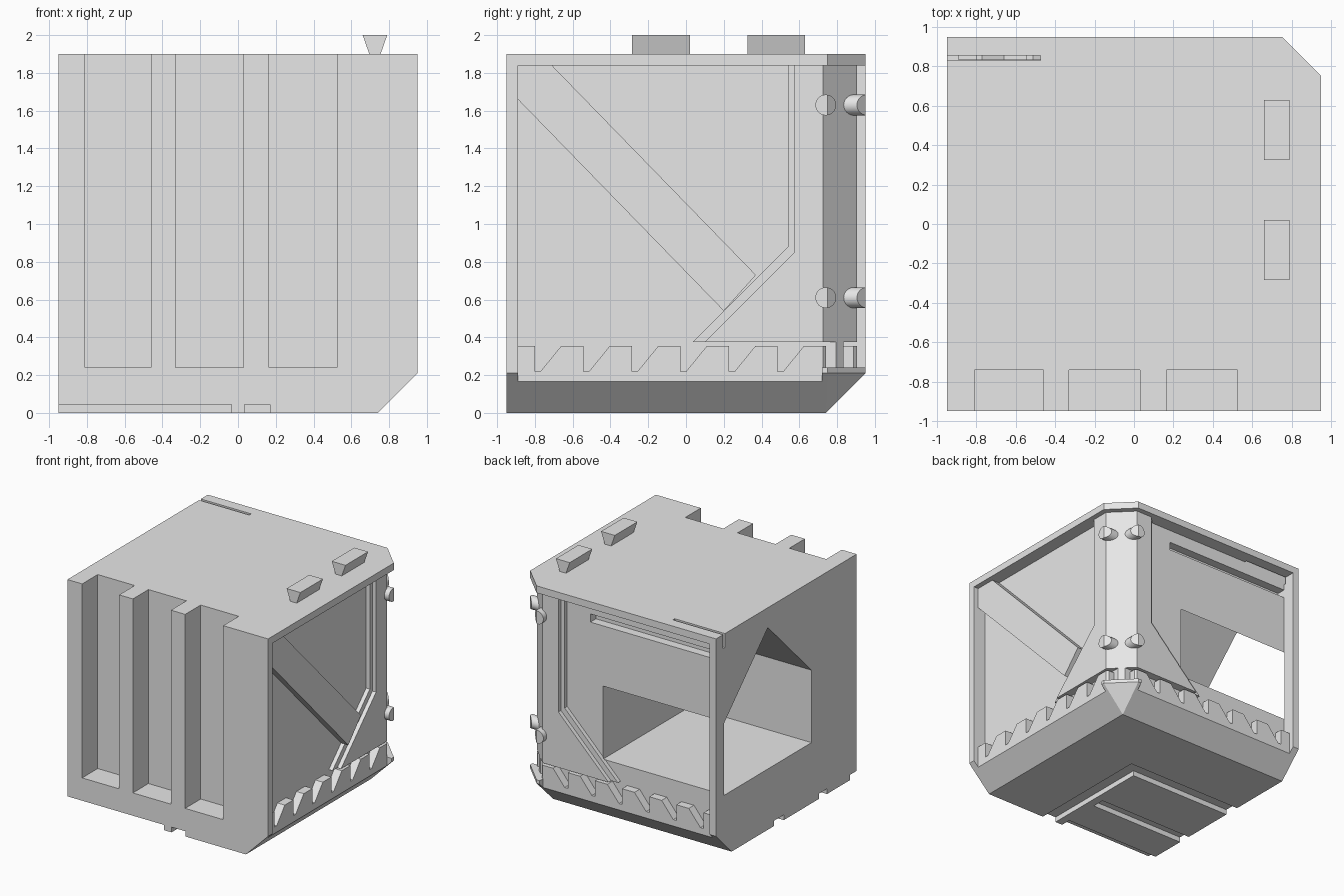
import bpy, bmesh
from mathutils import Vector

if "Cube" in bpy.data.objects:
    bpy.data.objects.remove(bpy.data.objects["Cube"])

grey = bpy.data.materials.new("plain_grey")
grey.use_nodes = True
grey.diffuse_color = (0.8, 0.8, 0.8, 1)
grey.node_tree.nodes["Principled BSDF"].inputs["Base Color"].default_value = (0.8, 0.8, 0.8, 1)


def finish(name, bm):
    bmesh.ops.recalc_face_normals(bm, faces=bm.faces)
    mesh = bpy.data.meshes.new(name)
    bm.to_mesh(mesh)
    bm.free()
    mesh.materials.append(grey)
    ob = bpy.data.objects.new(name, mesh)
    bpy.context.scene.collection.objects.link(ob)
    return ob


def prism(name, outline, place, low, high):
    """Extrude a 2D outline between two levels; place maps (u, v, level) to a point."""
    bm = bmesh.new()
    face = bm.faces.new([bm.verts.new(place(u, v, low)) for u, v in outline])
    move = Vector(place(0, 0, high)) - Vector(place(0, 0, low))
    new = bmesh.ops.extrude_face_region(bm, geom=[face])["geom"]
    bmesh.ops.translate(bm, vec=move, verts=[g for g in new if isinstance(g, bmesh.types.BMVert)])
    return finish(name, bm)


def along_x(u, v, w): return (w, u, v)
def along_y(u, v, w): return (u, w, v)
def along_z(u, v, w): return (u, v, w)


def box(name, x, y, z):
    return prism(name, [(x[0], y[0]), (x[1], y[0]), (x[1], y[1]), (x[0], y[1])], along_z, *z)


def combine(ob, other, operation):
    """Apply a boolean and remove the helper."""
    mod = ob.modifiers.new("cut", "BOOLEAN")
    mod.operation, mod.solver, mod.object = operation, "EXACT", other
    bpy.context.view_layer.update()
    result = bpy.data.meshes.new_from_object(ob.evaluated_get(bpy.context.evaluated_depsgraph_get()))
    ob.modifiers.clear()
    ob.data = result
    bpy.data.objects.remove(other)


def cut(other):
    combine(body, other, "DIFFERENCE")


def shell(name):
    """Block with bevelled lower edges and one bevelled upright edge."""
    bm = bmesh.new()
    plan = [(-.95, -.95), (.95, -.95), (.95, .75), (.75, .95), (-.95, .95)]
    foot = [(-.95, -.95), (.74, -.95), (.74, .74), (-.95, .74)]
    pts = [(x, y, z) for z in (.21, 1.9) for x, y in plan] + [(x, y, 0) for x, y in foot]
    bmesh.ops.convex_hull(bm, input=[bm.verts.new(p) for p in pts])
    bmesh.ops.dissolve_limit(bm, angle_limit=.01, verts=bm.verts, edges=bm.edges)
    return finish(name, bm)


body = shell("body")

# Recessed side and back walls inside a raised frame
ring = [(1.1, -.89), (.905, -.89), (.905, .725), (.725, .905), (-.89, .905), (-.89, 1.1), (1.1, 1.1)]
cut(prism("wall_cutter", ring, along_z, -.1, 1.84))

# Stepped panels with a sawtooth lower edge, on both walls
saw = []
for i in range(6, -1, -1):
    right = -.8 + .257 * i
    if i < 6:
        saw += [(right + .14, .355), (right + .03, .22)]
    saw += [(right, .22), (right, .355)]
deep = [(-.89, 1.84), (.54, 1.84), (.54, .88), (.035, .375), (.82, .375), (.82, .22)] + saw + [(-.89, .355)]
step = [(-.89, 1.84), (.575, 1.84), (.575, .85), (.1, .375), (-.89, .375)]
for place in (along_x, along_y):
    cut(prism("step_cutter", step, place, .87, 1.0))
    cut(prism("panel_cutter", deep, place, .835, 1.0))

# Front channels
for x in ((-.81, -.46), (-.33, .03), (.165, .525)):
    cut(box("channel_cutter", x, (-1.1, -.74), (.24, 2.1)))

# Gabled opening in the right wall
house = [(-.34, .52), (.84, .52), (.84, 1.14), (.25, 1.73), (-.34, 1.14)]
cut(prism("opening_cutter", house, along_x, -1.1, .2))

# Slots at the upper back edge
cut(box("card_slot_cutter", (-1, -.475), (.83, .855), (1.78, 2)))
cut(box("back_slot_cutter", (-.89, .32), (.76, 1), (1.66, 1.73)))

# Grooves under the base
groove = [(.035, -1.1), (.17, -1.1), (.17, .17), (-1.1, .17), (-1.1, .035), (.035, .035)]
cut(prism("base_groove_cutter", groove, along_z, -.1, .045))
cut(box("base_groove_cutter", (-1.1, -.035), (-.55, -.44), (-.1, .045)))
cut(box("base_groove_cutter", (-1.1, -.035), (-1.1, -.86), (-.1, .045)))

# Diagonal brace on the left wall
brace = [(-.89, 1.66), (.2, .54), (.37, .73), (-.71, 1.84), (-.89, 1.84)]
prism("diagonal_brace", [(-.89, 1.66), (.2, .54), (.37, .73), (-.71, 1.84), (-.89, 1.84)][:4]
      + [(-.89, 1.84)], along_x, .82, .905)

# Solid lower corner
corner = box("lower_corner", (.72, 1), (.72, 1), (.1, .24))
combine(corner, shell("shape_helper"), "INTERSECT")

# Corner pegs, trimmed to the outer shape
for z in (.61, 1.63):
    for axis in (0, 1):
        place = Vector((.85, .74, z)) if axis == 0 else Vector((.74, .85, z))
        spin = (0, 1.5708, 0) if axis == 0 else (1.5708, 0, 0)
        bpy.ops.mesh.primitive_cylinder_add(vertices=32, radius=.055, depth=.3, location=place, rotation=spin)
        peg = bpy.context.object
        peg.name = "corner_peg"
        bpy.ops.object.transform_apply(location=True, rotation=True)
        peg.data.materials.append(grey)
        combine(peg, shell("shape_helper"), "INTERSECT")
        bpy.ops.object.shade_smooth_by_angle()

# Dovetail blocks on top
for y in (-.285, .325):
    prism("top_block", [(.695, 1.9), (.755, 1.9), (.79, 2), (.66, 2)], along_y, y, y + .305)
